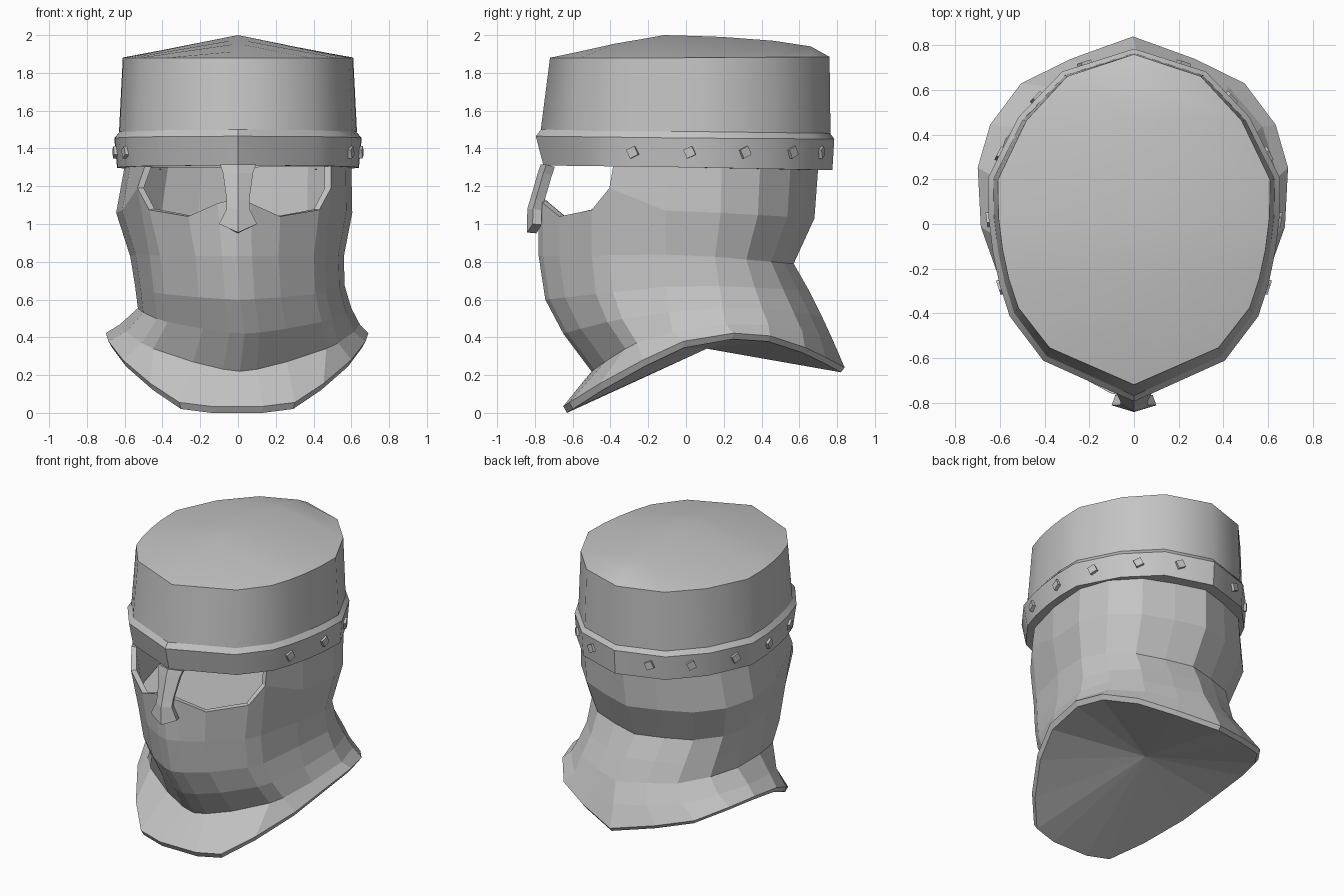
import bpy, bmesh, math
from mathutils import Vector, Matrix

if "Cube" in bpy.data.objects:
    bpy.data.objects.remove(bpy.data.objects["Cube"], do_unlink=True)

steel = bpy.data.materials.new("grey_steel")
steel.use_nodes = True
COLOUR = (0.55, 0.55, 0.55, 1)
steel.diffuse_color = COLOUR
steel.node_tree.nodes["Principled BSDF"].inputs["Base Color"].default_value = COLOUR


def make(name, verts, faces, smooth=0, thickness=0):
    """Make an object, drop loose points, and optionally thicken it inwards."""
    mesh = bpy.data.meshes.new(name)
    mesh.from_pydata([tuple(v) for v in verts], [], faces)
    bm = bmesh.new()
    bm.from_mesh(mesh)
    bmesh.ops.delete(bm, geom=[v for v in bm.verts if not v.link_faces], context='VERTS')
    bm.to_mesh(mesh)
    bm.free()
    mesh.materials.append(steel)
    ob = bpy.data.objects.new(name, mesh)
    bpy.context.collection.objects.link(ob)
    if smooth:
        bpy.ops.object.select_all(action='DESELECT')
        ob.select_set(True)
        bpy.context.view_layer.objects.active = ob
        bpy.ops.object.shade_smooth_by_angle(angle=math.radians(smooth))
    if thickness:
        mod = ob.modifiers.new("thickness", 'SOLIDIFY')
        mod.thickness = thickness
        mod.offset = -1


def ring(outline, width, front, back, zf, zs, zb, shift=0, front_lift=0, back_lift=0):
    """Closed loop from a half outline, with heights for front, side and back."""
    half = []
    for x, t in outline:
        reach, end, lift = (front, zf, front_lift) if t < 0 else (back, zb, back_lift)
        z = zs + (end - zs) * abs(t) + lift * math.sin(math.pi * abs(t))
        half.append((x * width, t * reach, z))
    mirrored = [(-x, y, z) for x, y, z in half[-2:0:-1]]
    return [Vector((x + shift, y, z)) for x, y, z in half + mirrored]


def loft(rings, skip=lambda row, column: False):
    n = len(rings[0])
    verts = [v for r in rings for v in r]
    faces = []
    for r in range(len(rings) - 1):
        for i in range(n):
            if not skip(r, i):
                j = (i + 1) % n
                faces.append((r * n + i, r * n + n + i, r * n + n + j, r * n + j))
    return verts, faces


# Half outlines, front to back
CROWN = [(0, -1), (.62, -.77), (.85, -.52), (.92, -.34), (.965, -.16), (.995, .04),
         (1, .26), (.79, .61), (.49, .87), (0, 1)]
FACE = [(0, -1), (.14, -.97), (.39, -.86), (.72, -.64), (.82, -.52), (.95, -.14),
        (1, .27), (.89, .56), (.65, .79), (.33, .91), (0, 1)]
COLLAR = [(0, -1), (.2, -1), (.44, -.95), (.66, -.7), (.87, -.35), (.98, -.02),
          (1, .3), (.92, .53), (.72, .75), (.4, .88), (0, 1)]

# Crown wall and shallow ridged lid
top = ring(CROWN, .61, .72, .76, 1.88, 1.88, 1.885)
low = ring(CROWN, .63, .77, .765, 1.49, 1.49, 1.48)
verts, faces = loft([top, low])
n, last = len(top), len(CROWN) - 1
ridge = [0]
for i, z in enumerate([1.915, 1.955, 1.977, 2.0, 1.996, 1.99, 1.97, 1.94], 1):
    ridge.append(len(verts))
    verts.append(Vector((0, top[i].y, z)))
ridge.append(last)
for i in range(last):
    a, b = ridge[i], ridge[i + 1]
    for face in ([i, i + 1, b, a], [a, b, (n - i - 1) % n, (n - i) % n]):
        faces.append(list(dict.fromkeys(face)))
make("crown", verts, faces, smooth=58)

# Brow band
band = [ring(CROWN, .62, .765, .76, 1.505, 1.5, 1.485),
        ring(CROWN, .655, .795, .785, 1.465, 1.455, 1.45),
        ring(CROWN, .64, .755, .775, 1.31, 1.3, 1.285),
        ring(CROWN, .57, .69, .67, 1.31, 1.3, 1.285)]
make("brow_band", *loft(band), smooth=32)

# Face, neck and flared collar in one shell
SHELL = [
    (FACE, .60, .74, .70, 1.31, 1.31, 1.30),
    (FACE, .625, .78, .68, 1.08, 1.07, 1.03, -.02),
    (FACE, .565, .78, .57, .83, .84, .79, -.005),
    (FACE, .555, .745, .65, .60, .68, .65, .01),
    (FACE, .565, .65, .72, .42, .54, .51, .035, .02, .03),
    (FACE, .635, .50, .78, .22, .44, .38, .01, .045, .06),
    (COLLAR, .695, .65, .84, .035, .385, .24, -.005, .02, .1),
    (COLLAR, .675, .63, .82, 0, .35, .215, -.005, .02, .1),
]
shell = [ring(*row) for row in SHELL]
n = len(shell[0])
for i, z in enumerate([1.13, 1.11, 1.04, 1.075, 1.19]):     # lower edge of eye openings
    shell[1][i].z = z
    shell[1][-i].z = z
verts, faces = loft(shell, lambda r, i: r == 0 and (i < 4 or i >= n - 4))
start = len(verts) - n
verts.append(Vector((0, .11, .34)))
faces += [(start + (i + 1) % n, start + i, len(verts) - 1) for i in range(n)]
make("face_and_collar", verts, faces, thickness=.035)

# Floor inside the helmet, below the eye openings
make("inner_floor", ring(FACE, .56, .72, .57, .95, .95, .95), [range(n)])

# Keeled nose guard hanging from the band: height, half width, keel depth, keel drop
verts, faces = [], []
for z, w, y, drop in [(1.315, .095, -.77, 0), (1.27, .08, -.785, 0), (1.13, .06, -.825, 0),
                      (1.08, .06, -.84, 0), (1.0, .1, -.842, .045)]:
    verts += [(-w, y + .03, z), (0, y, z - drop), (w, y + .03, z)]
for r in range(4):
    for c in range(2):
        k = r * 3 + c
        faces.append((k, k + 3, k + 4, k + 1))
make("nose_guard", verts, faces, thickness=.05)

# Square studs set on the band, mirrored
outer = [(a + b) / 2 for a, b in zip(band[1], band[2])]
edges = list(zip(outer, outer[1:]))[:last]
for number, y in enumerate([-.28, .02, .31, .56, .71], 1):
    a, b = next(e for e in edges if e[0].y <= y <= e[1].y)
    spot = a.lerp(b, (y - a.y) / (b.y - a.y))
    heading = math.atan2(a.x - b.x, b.y - a.y)
    for side, label in ((1, "left"), (-1, "right")):
        bm = bmesh.new()
        bmesh.ops.create_cube(bm, size=1, matrix=(
            Matrix.Translation((spot.x * side, y, 1.38))
            @ Matrix.Rotation(heading if side > 0 else math.pi - heading, 4, 'Z')
            @ Matrix.Rotation(math.radians(25), 4, 'X')
            @ Matrix.Diagonal((.036, .05, .05, 1))))
        mesh = bpy.data.meshes.new("stud")
        bm.to_mesh(mesh)
        bm.free()
        mesh.materials.append(steel)
        stud = bpy.data.objects.new(f"stud_{label}_{number}", mesh)
        bpy.context.collection.objects.link(stud)
